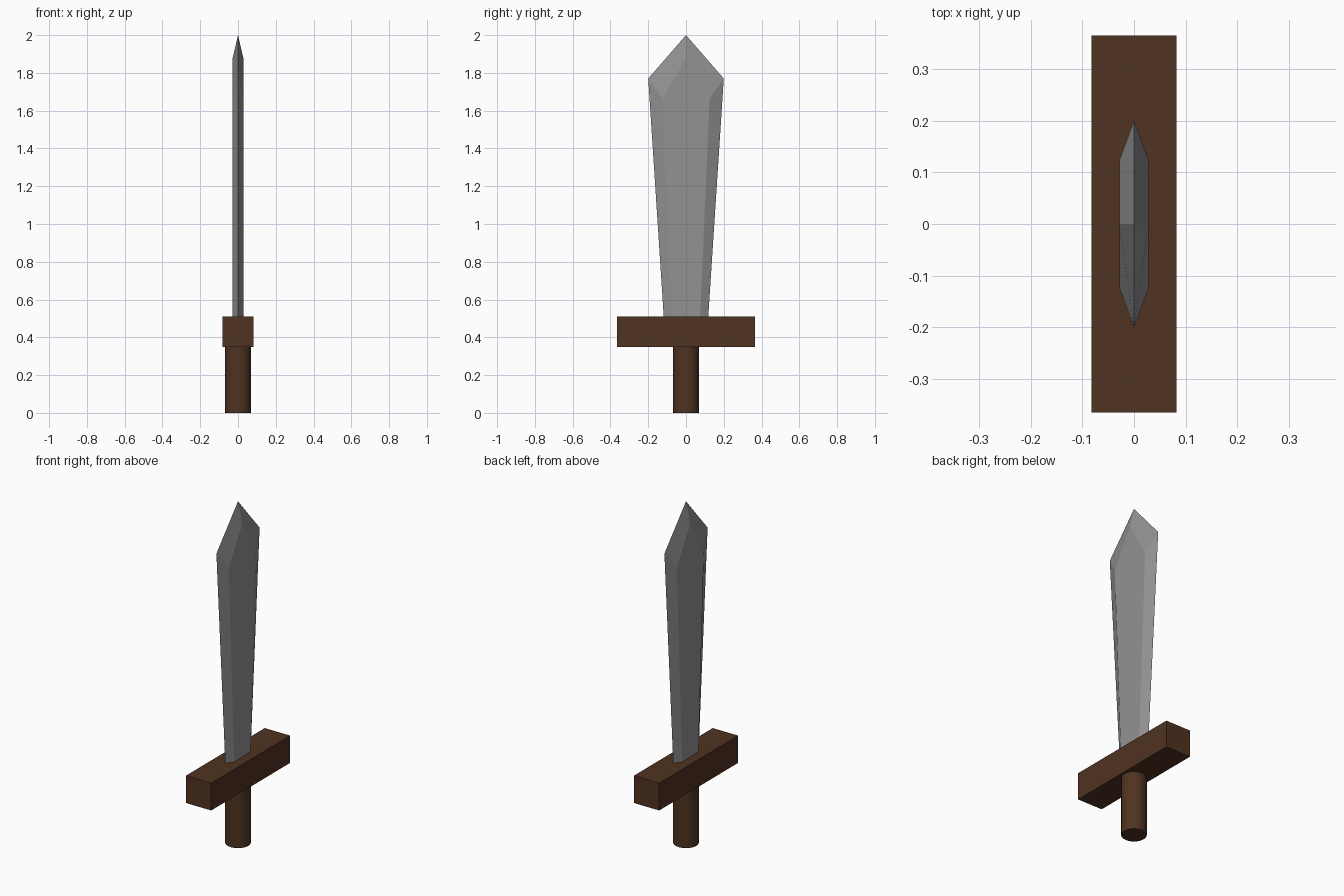
import bpy, bmesh

if "Cube" in bpy.data.objects:
    bpy.data.objects.remove(bpy.data.objects["Cube"])


def material(name, color):
    mat = bpy.data.materials.new(name)
    mat.diffuse_color = color
    mat.use_nodes = True
    mat.node_tree.nodes["Principled BSDF"].inputs["Base Color"].default_value = mat.diffuse_color
    return mat


brown = material("brown_wood", (0.08, 0.033, 0.015, 1))
steel = material("dark_steel", (0.287, 0.287, 0.287, 1))

# Grip
bpy.ops.mesh.primitive_cylinder_add(vertices=32, radius=0.068, depth=0.35, location=(0, 0, 0.175))
grip = bpy.context.object
grip.name = "grip"
grip.data.materials.append(brown)
bpy.ops.object.shade_smooth_by_angle()

# Crossguard
bpy.ops.mesh.primitive_cube_add(size=1, location=(0, 0, 0.43))
guard = bpy.context.object
guard.name = "crossguard"
guard.scale = (0.164, 0.73, 0.16)
guard.data.materials.append(brown)

# Blade: sharp outline on x = 0, flat raised face on each side, bevels between
outline = [(-0.118, 0.51), (-0.2, 1.77), (0, 2.0), (0.2, 1.77), (0.118, 0.51)]
raised = [(-0.075, 0.51), (-0.125, 1.665), (0, 1.88), (0.125, 1.665), (0.075, 0.51)]
bm = bmesh.new()
edge = [bm.verts.new((0, y, z)) for y, z in outline]
faces = []
for x in (-0.028, 0.028):
    side = [bm.verts.new((x, y, z)) for y, z in raised]
    faces.append(side)
    bm.faces.new(side)
    for i in range(4):
        bm.faces.new((edge[i], edge[i + 1], side[i + 1], side[i]))
left, right = faces
bm.faces.new((edge[0], left[0], left[4], edge[4], right[4], right[0]))
bmesh.ops.recalc_face_normals(bm, faces=bm.faces)
mesh = bpy.data.meshes.new("blade")
bm.to_mesh(mesh)
bm.free()
mesh.materials.append(steel)
bpy.context.collection.objects.link(bpy.data.objects.new("blade", mesh))
